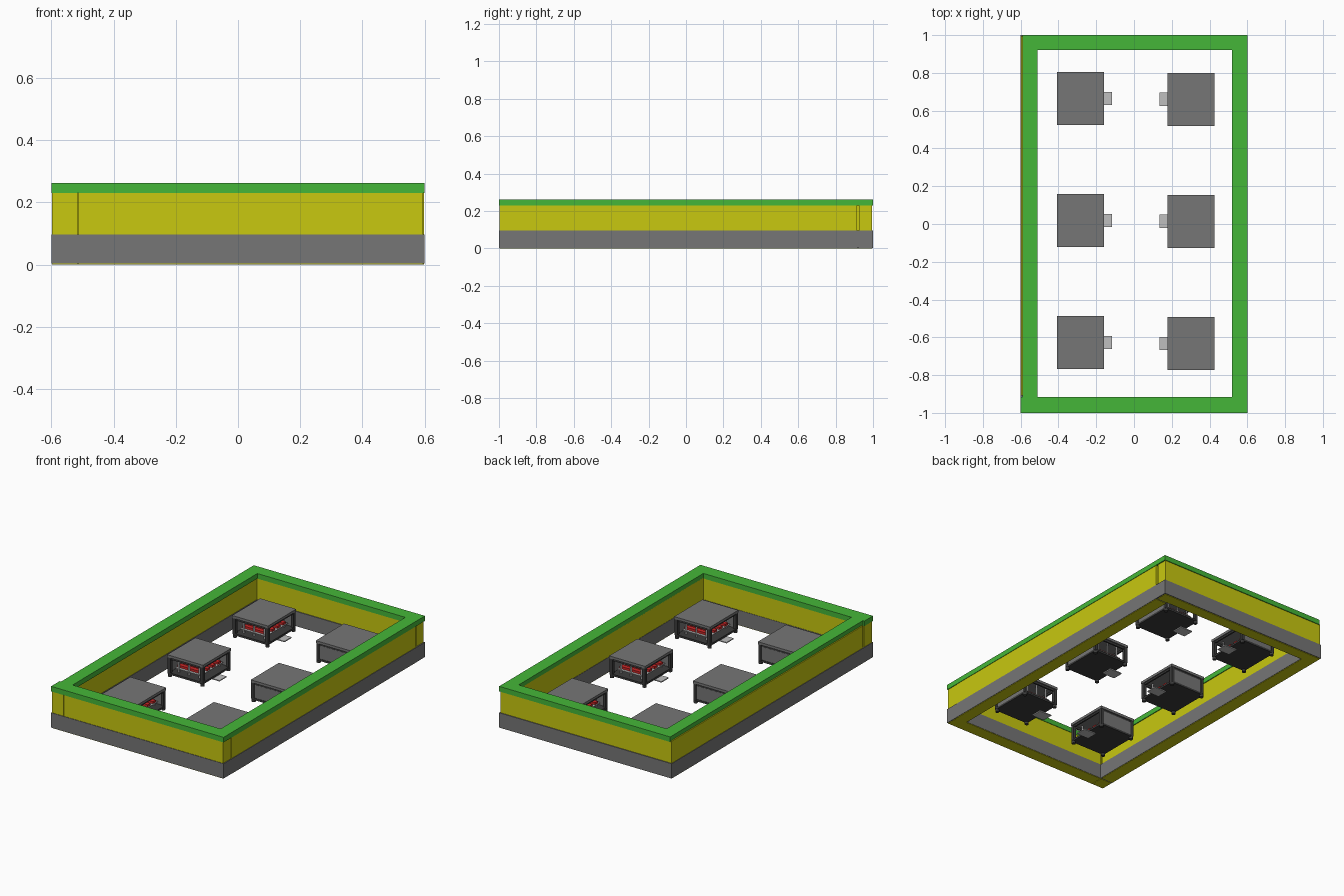
import bpy, bmesh, math
from mathutils import Matrix, Vector

if "Cube" in bpy.data.objects:
    bpy.data.objects.remove(bpy.data.objects["Cube"])


def material(name, rgb):
    m = bpy.data.materials.new(name)
    m.diffuse_color = (*rgb, 1)
    m.use_nodes = True
    m.node_tree.nodes["Principled BSDF"].inputs["Base Color"].default_value = m.diffuse_color
    return m


GREY = material("mid_grey", (0.18, 0.18, 0.18))
DARK = material("dark_grey", (0.045, 0.045, 0.045))
LIGHT = material("light_grey", (0.52, 0.52, 0.52))
YELLOW = material("yellow", (0.58, 0.58, 0.005))
GREEN = material("green", (0.06, 0.47, 0.04))
RED = material("red", (0.6, 0.02, 0.02))


def boxes(name, mat, spans, matrix=None):
    """One object from several boxes given as (x0, x1, y0, y1, z0, z1)."""
    bm = bmesh.new()
    for x0, x1, y0, y1, z0, z1 in spans:
        t = Matrix.Translation(((x0 + x1) / 2, (y0 + y1) / 2, (z0 + z1) / 2))
        s = Matrix.Diagonal((x1 - x0, y1 - y0, z1 - z0, 1))
        bmesh.ops.create_cube(bm, size=1, matrix=t @ s)
    return finish(name, mat, bm, matrix)


def rods(name, mat, spots, radius, z0, z1, matrix=None):
    """Upright cylinders at the given (x, y) spots."""
    bm = bmesh.new()
    for x, y in spots:
        bmesh.ops.create_cone(bm, cap_ends=True, segments=12, radius1=radius, radius2=radius,
                              depth=z1 - z0, matrix=Matrix.Translation((x, y, (z0 + z1) / 2)))
    return finish(name, mat, bm, matrix)


def finish(name, mat, bm, matrix):
    me = bpy.data.meshes.new(name)
    bm.to_mesh(me)
    bm.free()
    me.materials.append(mat)
    ob = bpy.data.objects.new(name, me)
    bpy.context.collection.objects.link(ob)
    if matrix:
        ob.matrix_world = matrix
    return ob


# Yellow core walls, with small joints at two corners
Z = (0.0, 0.235)
boxes("front_wall", YELLOW, [(-0.512, 0.595, -0.997, -0.918, *Z)])
boxes("front_left_corner", YELLOW, [(-0.597, -0.515, -0.997, -0.918, *Z)])
boxes("right_wall", YELLOW, [(0.52, 0.597, -0.918, 0.915, *Z)])
boxes("back_wall", YELLOW, [(-0.597, 0.593, 0.925, 0.995, *Z)])
boxes("left_wall", YELLOW, [(-0.597, -0.515, -0.908, 0.925, *Z)])

# Grey base cladding around the foot of the walls
Z = (0.003, 0.096)
boxes("base_front_back", GREY, [(-0.6, 0.6, -1, -0.916, *Z), (-0.6, 0.6, 0.92, 1, *Z)])
boxes("base_sides", GREY, [(-0.6, -0.512, -0.916, 0.92, *Z), (0.518, 0.6, -0.916, 0.92, *Z)])

# Green coping on top of the walls
Z = (0.23, 0.262)
boxes("coping_front", GREEN, [(-0.6, 0.6, -1, -0.915, *Z)])
boxes("coping_back", GREEN, [(-0.59, 0.6, 0.92, 1, *Z)])
boxes("coping_sides", GREEN, [(-0.59, -0.51, -0.915, 0.92, *Z), (0.52, 0.6, -0.915, 0.92, *Z)])


def unit(tag, cx, cy, turn):
    """An open cabinet; its own front, with the tray, faces +x."""
    m = Matrix.Translation((cx, cy, 0)) @ Matrix.Rotation(turn, 4, 'Z')
    hx, hy = 0.125, 0.14
    corners = [(sx * (hx - 0.012), sy * (hy - 0.012)) for sx in (-1, 1) for sy in (-1, 1)]
    boxes(tag + "_lid", GREY, [(-hx, hx, -hy, hy, 0.161, 0.177)], m)
    boxes(tag + "_floor", DARK, [(-hx + .003, hx - .003, -hy + .003, hy - .003, 0.054, 0.066)], m)
    rods(tag + "_feet", DARK, corners, 0.012, 0.04, 0.056, m)
    # corner posts
    boxes(tag + "_posts", DARK,
          [(x - .01, x + .01, y - .01, y + .01, 0.06, 0.163) for x, y in corners], m)
    # rails under the lid
    e = 0.012
    boxes(tag + "_rails", DARK,
          [(-hx + .004, hx - .004, s * (hy - e) - .005, s * (hy - e) + .005, 0.148, 0.162) for s in (-1, 1)]
          + [(hx - e - .005, hx - e + .005, -hy + .01, hy - .01, 0.15, 0.162)], m)
    # closed panels: back and far side
    boxes(tag + "_panels", GREY,
          [(-hx + .006, -hx + .012, -hy + .015, hy - .015, 0.064, 0.162),
           (-hx + .015, hx - .015, hy - .012, hy - .006, 0.064, 0.15)], m)
    # pale uprights and red shelf bars inside
    rods(tag + "_uprights", LIGHT,
         [(x, y) for x in (-0.07, 0.0, 0.07) for y in (-0.1, 0.1)], 0.005, 0.066, 0.161, m)
    boxes(tag + "_shelf", LIGHT, [(-0.09, 0.09, -0.11, 0.11, 0.088, 0.092)], m)
    boxes(tag + "_red_bars", RED,
          [(-0.085, 0.085, y - .014, y + .014, 0.092, 0.106) for y in (-0.08, -0.027, 0.027, 0.08)], m)
    # tray sticking out in front
    boxes(tag + "_tray", LIGHT, [(0.08, 0.166, -0.035, 0.035, 0.046, 0.052)], m)


# Two facing rows of three cabinets
for i, y in enumerate((-0.628, 0.018, 0.664)):
    unit(f"left_cabinet_{i + 1}", -0.283, y, 0)
    unit(f"right_cabinet_{i + 1}", 0.302, y - 0.004, math.pi)
